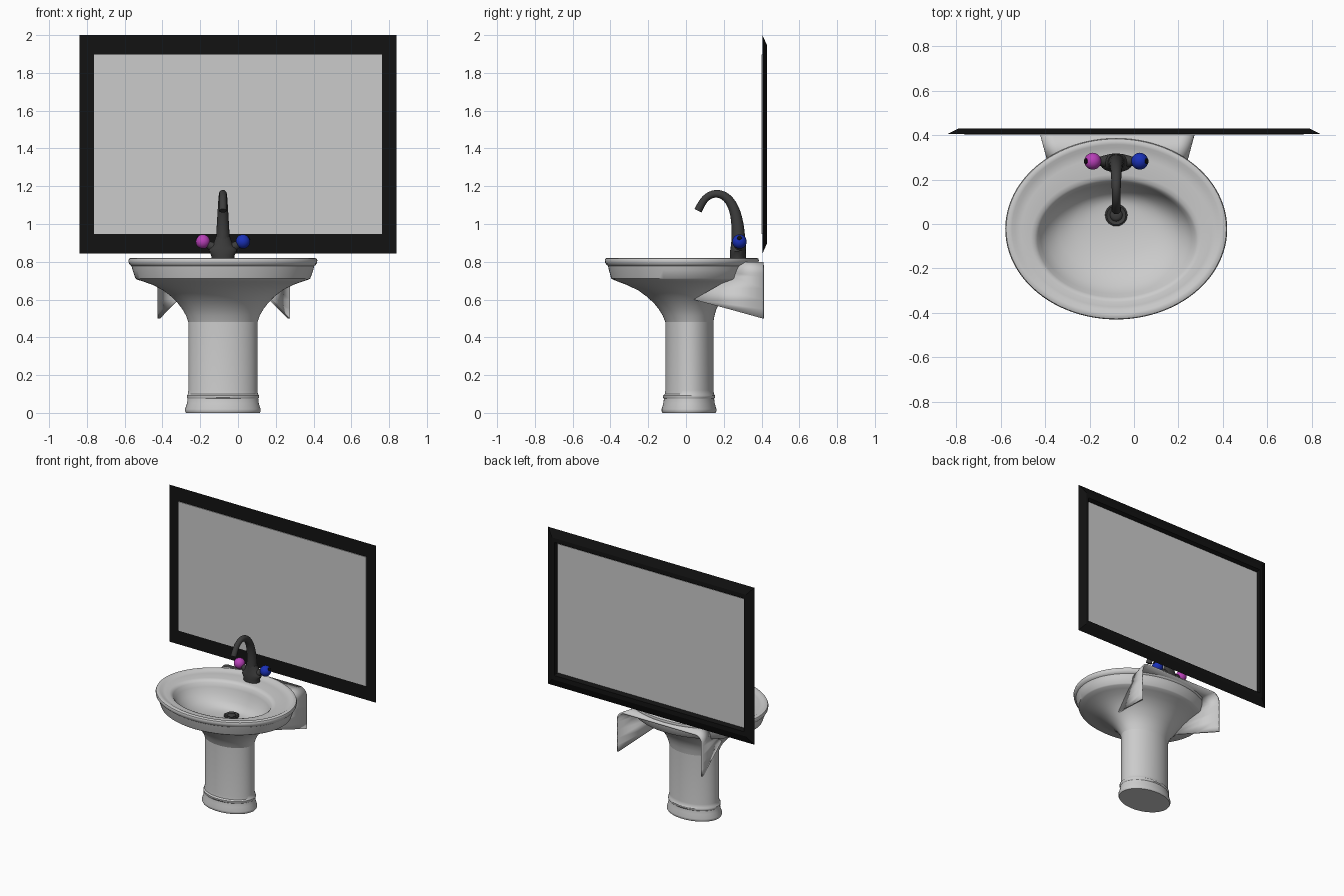
import bpy, bmesh, math
from mathutils import Vector

if "Cube" in bpy.data.objects:
    bpy.data.objects.remove(bpy.data.objects["Cube"])

CX = -0.08  # x centre of the sink


def material(name, rgb):
    m = bpy.data.materials.new(name)
    m.diffuse_color = (*rgb, 1)
    m.use_nodes = True
    m.node_tree.nodes["Principled BSDF"].inputs["Base Color"].default_value = m.diffuse_color
    return m


BLACK = material("black", (0.006, 0.006, 0.006))
DARK = material("dark_metal", (0.045, 0.045, 0.045))
PINK = material("magenta", (0.48, 0.05, 0.48))
BLUE = material("blue", (0.01, 0.03, 0.48))


def finish(ob, mat=None, angle=35):
    if mat:
        ob.data.materials.append(mat)
    bpy.ops.object.select_all(action='DESELECT')
    ob.select_set(True)
    bpy.context.view_layer.objects.active = ob
    if angle:
        bpy.ops.object.shade_smooth_by_angle(angle=math.radians(angle))
    return ob


def make(name, bm):
    bmesh.ops.recalc_face_normals(bm, faces=bm.faces)
    me = bpy.data.meshes.new(name)
    bm.to_mesh(me)
    bm.free()
    ob = bpy.data.objects.new(name, me)
    bpy.context.collection.objects.link(ob)
    return ob


def bridge(bm, a, b, closed=True):
    n = len(a)
    for i in range(n if closed else n - 1):
        j = (i + 1) % n
        bm.faces.new((a[i], a[j], b[j], b[i]))


def loft(name, rings, mat=None, n=64):
    """Stack of ellipses (rx, ry, centre y, z), capped at both ends."""
    bm = bmesh.new()
    loops = []
    for rx, ry, cy, z in rings:
        loops.append([bm.verts.new((CX + rx * math.cos(2 * math.pi * i / n),
                                    cy + ry * math.sin(2 * math.pi * i / n), z))
                      for i in range(n)])
    for a, b in zip(loops, loops[1:]):
        bridge(bm, a, b)
    bm.faces.new(loops[0])
    bm.faces.new(loops[-1])
    return finish(make(name, bm), mat)


def cone(name, p, q, r1, r2, mat):
    p, q = Vector(p), Vector(q)
    bpy.ops.mesh.primitive_cone_add(vertices=24, radius1=r1, radius2=r2,
                                    depth=(q - p).length, location=(p + q) / 2,
                                    rotation=(q - p).to_track_quat('Z', 'Y').to_euler())
    ob = bpy.context.object
    ob.name = name
    return finish(ob, mat)


# Pedestal column with moulded foot
loft("pedestal", [
    (.195, .14, .016, 0), (.2, .145, .016, .008), (.2, .145, .016, .02),
    (.19, .136, .016, .05), (.187, .133, .016, .075), (.191, .138, .016, .082),
    (.191, .138, .016, .092), (.185, .13, .018, .1), (.183, .127, .018, .12),
    (.183, .127, .018, .49)])

# Basin: flared underside, stepped rim, then the off-centre bowl
loft("basin", [
    (.183, .127, .018, .48), (.195, .137, .014, .515), (.215, .153, .008, .55),
    (.24, .174, .003, .582), (.272, .204, -.003, .615), (.315, .242, -.01, .648),
    (.37, .295, -.017, .677), (.42, .34, -.02, .695), (.455, .367, -.021, .706),
    (.463, .374, -.022, .712), (.478, .386, -.022, .755), (.484, .391, -.022, .778),
    (.49, .396, -.022, .782), (.498, .405, -.022, .792), (.5, .408, -.022, .808),
    (.496, .405, -.022, .817), (.485, .395, -.022, .821), (.47, .38, -.022, .82),
    (.456, .366, -.022, .812), (.43, .338, -.035, .811), (.385, .287, -.064, .81),
    (.368, .272, -.068, .806), (.355, .26, -.07, .794), (.34, .248, -.066, .765),
    (.31, .225, -.055, .725), (.26, .185, -.035, .685), (.19, .135, -.005, .655),
    (.11, .08, .025, .641), (.045, .045, .04, .637)], n=96)

# Drain
loft("drain", [(.05, .05, .04, .63), (.05, .05, .04, .647), (.043, .043, .04, .652),
               (.028, .028, .04, .646), (.024, .024, .04, .652), (.015, .015, .04, .656)],
     DARK, 32)

# Wall bracket: inverted U with slanted side panels and rounded shoulders
R = 0.06
side = [(0, .50), (0, .55), (0, .60), (0, .66), (0, .72)]
side += [(R - R * math.cos(a), .74 + R * math.sin(a))
         for a in [math.pi / 16 * k for k in range(9)]]
outline = [(-1, i, z) for i, z in side] + [(1, i, z) for i, z in reversed(side)]
bm = bmesh.new()
rows = []
for sgn, inset, z in outline:
    if z < .6:
        front = .04 + (.6 - z) * 3.7
    else:
        front = min(.04 + (z - .6) * 1.75, .25)
    front = min(front, .405)
    rows.append([bm.verts.new((CX + .005 + sgn * (.35 - inset - (.41 - y) * .27), y, z))
                 for y in (front, .41)])
for a, b in zip(rows, rows[1:]):
    bridge(bm, a, b, closed=False)
bracket = make("wall_bracket", bm)
sol = bracket.modifiers.new("thickness", 'SOLIDIFY')
sol.thickness = 0.012
sol.offset = -1
finish(bracket)

# Faucet base
loft("faucet_base", [
    (.06, .042, .275, .812), (.062, .042, .275, .835), (.074, .042, .275, .855),
    (.07, .041, .277, .872), (.052, .04, .278, .89), (.038, .036, .278, .93)], DARK, 32)

# Curved, tapering spout
path = [(.278, .82, .04), (.278, .90, .038), (.274, 1.0, .032), (.255, 1.085, .027),
        (.215, 1.145, .023), (.16, 1.165, .02), (.11, 1.145, .019), (.08, 1.105, .02),
        (.063, 1.07, .021)]
cu = bpy.data.curves.new("faucet_spout", 'CURVE')
cu.dimensions = '3D'
cu.bevel_depth = 1.0
cu.bevel_resolution = 6
cu.use_fill_caps = True
sp = cu.splines.new('NURBS')
sp.points.add(len(path) - 1)
for pt, (y, z, r) in zip(sp.points, path):
    pt.co = (CX, y, z, 1)
    pt.radius = r
sp.order_u = 3
sp.use_endpoint_u = True
sp.resolution_u = 6
spout = bpy.data.objects.new("faucet_spout", cu)
bpy.context.collection.objects.link(spout)
finish(spout, None, None)
bpy.ops.object.convert(target='MESH')
spout = bpy.context.object
spout.data.materials.clear()
finish(spout, DARK, 50)

# Ball handles with arms and end caps
for sgn, label, mat in ((-1, "left", PINK), (1, "right", BLUE)):
    x, y, z = CX + sgn * .106, .283, .907
    cone(label + "_handle_arm", (CX + sgn * .03, y, .865), (x, y, z), .032, .012, DARK)
    bpy.ops.mesh.primitive_uv_sphere_add(segments=32, ring_count=16, radius=.038,
                                         location=(x, y, z))
    ball = bpy.context.object
    ball.name = label + "_handle_ball"
    finish(ball, mat)
    cone(label + "_handle_cap", (x + sgn * .02, y, z + .013),
         (x + sgn * .033, y, z + .0215), .014, .012, BLACK)

# Mirror frame: mitred moulding swept round a rectangle
bm = bmesh.new()
loops = []
for hx, hz, y in ((.84, .578, .405), (.79, .522, .43), (.772, .49, .43), (.762, .475, .405)):
    loops.append([bm.verts.new((sx * hx, y, 1.422 + sz * hz))
                  for sx, sz in ((-1, -1), (1, -1), (1, 1), (-1, 1))])
for k in range(4):
    bridge(bm, loops[k], loops[(k + 1) % 4])
finish(make("mirror_frame", bm), BLACK, None)

# Mirror glass
bpy.ops.mesh.primitive_cube_add(size=1, location=(0, .404, 1.422))
glass = bpy.context.object
glass.name = "mirror_glass"
glass.scale = (1.526, .008, .95)
